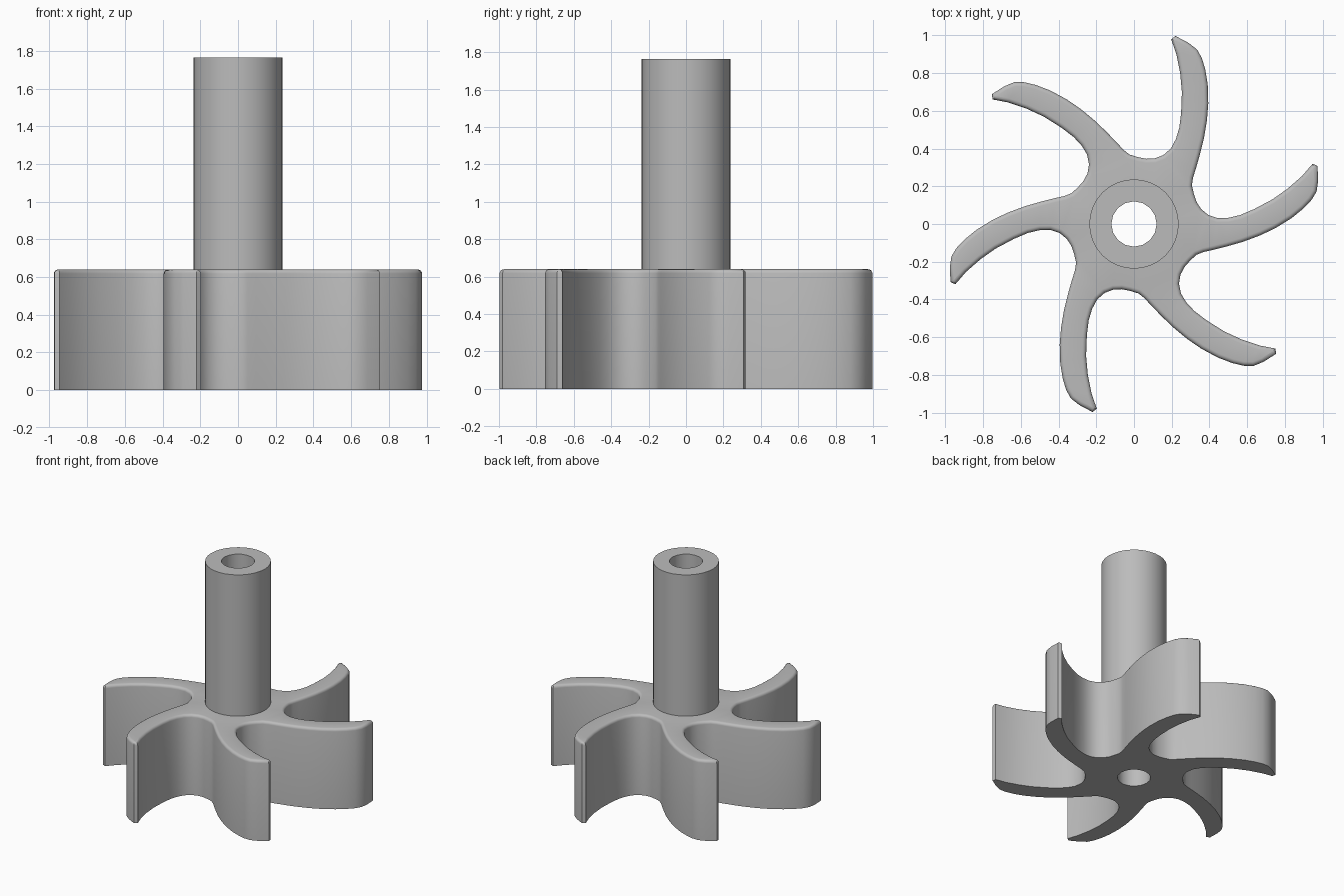
import bpy, bmesh, math
from mathutils import Vector, Matrix

cube = bpy.data.objects.get("Cube")
if cube:
    bpy.data.objects.remove(cube)

HUB_TOP, SHAFT_TOP = 0.64, 1.765
SHAFT_R, BORE_R = 0.237, 0.12
BLADES, ROUND = 6, 0.022

grey = bpy.data.materials.new("plain grey")
grey.use_nodes = True
colour = (0.5, 0.5, 0.5, 1)
grey.diffuse_color = colour
grey.node_tree.nodes["Principled BSDF"].inputs["Base Color"].default_value = colour


def circle(radius, sides):
    return [Vector((radius * math.cos(a), radius * math.sin(a)))
            for a in (math.tau * i / sides for i in range(sides))]


def inset(points, d):
    """Move a counterclockwise outline inward by d with mitred corners."""
    out = []
    for i, p in enumerate(points):
        a = (p - points[i - 1]).normalized()
        b = (points[(i + 1) % len(points)] - p).normalized()
        na, nb = Vector((-a.y, a.x)), Vector((-b.y, b.x))
        out.append(p + (na + nb) * d / (1 + na.dot(nb)))
    return out


def ring(bm, points, z):
    return [bm.verts.new((p.x, p.y, z)) for p in points]


def wall(bm, low, high):
    n = len(low)
    for i in range(n):
        j = (i + 1) % n
        bm.faces.new((low[i], low[j], high[j], high[i]))


def cap(bm, *rings):
    """Fill the area between an outer and an inner ring."""
    edges = [bm.edges.get((r[i - 1], r[i])) for r in rings for i in range(len(r))]
    bmesh.ops.triangle_fill(bm, use_beauty=True, edges=edges)


def finish(bm, name):
    bmesh.ops.recalc_face_normals(bm, faces=bm.faces)
    mesh = bpy.data.meshes.new(name)
    bm.to_mesh(mesh)
    bm.free()
    mesh.materials.append(grey)
    obj = bpy.data.objects.new(name, mesh)
    bpy.context.collection.objects.link(obj)
    bpy.ops.object.select_all(action='DESELECT')
    obj.select_set(True)
    bpy.context.view_layer.objects.active = obj
    bpy.ops.object.shade_smooth_by_angle(angle=math.radians(35))


# Outline of one swept blade and the valley beside it, repeated around the hub
blade = [(.307, .205), (.313, .245), (.33, .3), (.35, .37), (.37, .45), (.387, .55),
         (.394, .64), (.391, .74), (.378, .82), (.36, .88), (.335, .925), (.29, .96),
         (.22, .997), (.197, .98), (.225, .9), (.245, .8), (.254, .7), (.25, .59),
         (.24, .51), (.222, .45), (.195, .4), (.155, .365), (.11, .348),
         (.065, .346), (.02, .355)]
outline = []
for k in range(BLADES):
    turn = Matrix.Rotation(math.tau * k / BLADES, 2)
    outline += [turn @ Vector(p) for p in blade]

# Impeller: hub and blades with a rounded upper rim and a bore
bm = bmesh.new()
rings = [ring(bm, outline, 0)]
for step in range(5):
    a = math.pi / 2 * step / 4
    rings.append(ring(bm, inset(outline, ROUND * (1 - math.cos(a))),
                      HUB_TOP - ROUND + ROUND * math.sin(a)))
for low, high in zip(rings, rings[1:]):
    wall(bm, low, high)
bore = circle(BORE_R, 16)
hole_low, hole_high = ring(bm, bore, 0), ring(bm, bore, HUB_TOP)
wall(bm, hole_low, hole_high)
cap(bm, rings[0], hole_low)
cap(bm, rings[-1], hole_high)
finish(bm, "impeller")

# Hollow shaft standing on the hub
bm = bmesh.new()
tube = []
for profile in (circle(SHAFT_R, 32), bore):
    low, high = ring(bm, profile, HUB_TOP), ring(bm, profile, SHAFT_TOP)
    wall(bm, low, high)
    tube.append((low, high))
cap(bm, tube[0][0], tube[1][0])
cap(bm, tube[0][1], tube[1][1])
finish(bm, "shaft")
